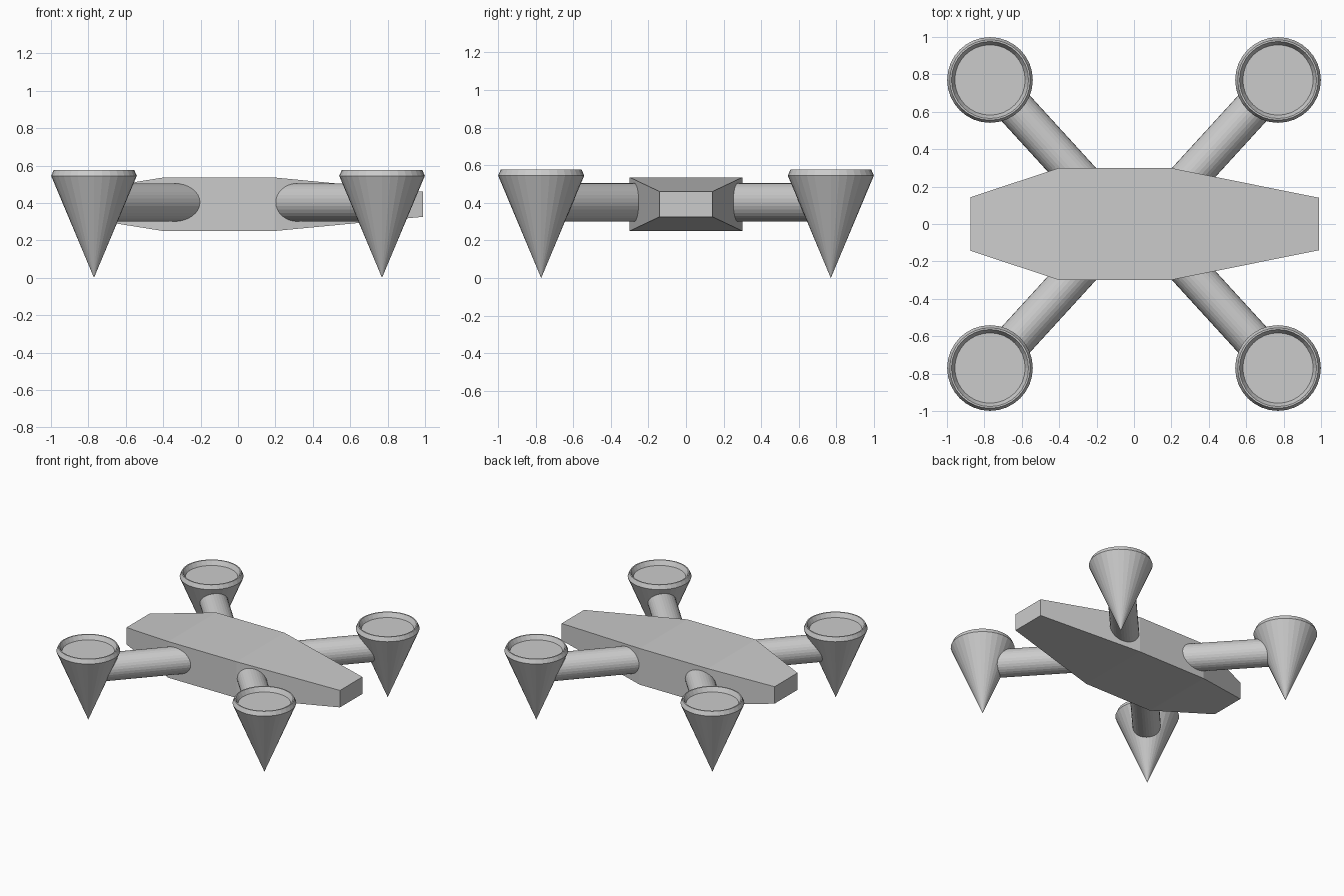
import bpy, bmesh
from math import cos, sin, tau
from mathutils import Vector

if "Cube" in bpy.data.objects:
    bpy.data.objects.remove(bpy.data.objects["Cube"])


def make_object(name, bm):
    bmesh.ops.recalc_face_normals(bm, faces=bm.faces[:])
    mesh = bpy.data.meshes.new(name)
    bm.to_mesh(mesh)
    bm.free()
    obj = bpy.data.objects.new(name, mesh)
    bpy.context.collection.objects.link(obj)
    return obj


def bridge(bm, a, b):
    n = len(a)
    for i in range(n):
        bm.faces.new((a[i], a[(i + 1) % n], b[(i + 1) % n], b[i]))


# Hull: rectangular sections (x, half width, half height) lofted along x
def hull():
    bm = bmesh.new()
    zc = 0.393
    loops = []
    for x, w, h in [(-0.875, 0.143, 0.067), (-0.4, 0.3, 0.143),
                    (0.195, 0.3, 0.143), (0.99, 0.14, 0.067)]:
        loops.append([bm.verts.new((x, sy * w, zc + sz * h))
                      for sy, sz in [(-1, -1), (1, -1), (1, 1), (-1, 1)]])
    for a, b in zip(loops, loops[1:]):
        bridge(bm, a, b)
    bm.faces.new(loops[0])
    bm.faces.new(loops[-1])
    make_object("hull", bm)


# Thruster: pointed cone with bevelled rim and recessed disc
def thruster(name, x, y, sides=32):
    bm = bmesh.new()
    tip = bm.verts.new((x, y, 0))
    loops = []
    for r, z in [(0.229, 0.545), (0.215, 0.577), (0.206, 0.577), (0.188, 0.542)]:
        loops.append([bm.verts.new((x + r * cos(tau * i / sides),
                                    y + r * sin(tau * i / sides), z))
                      for i in range(sides)])
    for i in range(sides):
        bm.faces.new((tip, loops[0][i], loops[0][(i + 1) % sides]))
    for a, b in zip(loops, loops[1:]):
        bridge(bm, a, b)
    bm.faces.new(loops[-1])
    make_object(name, bm)


# Arm: round strut from inside the hull to inside the thruster
def arm(name, start, end, radius=0.102, sides=32):
    axis = end - start
    bm = bmesh.new()
    bmesh.ops.create_cone(bm, cap_ends=True, segments=sides, radius1=radius,
                          radius2=radius, depth=axis.length)
    obj = make_object(name, bm)
    obj.location = (start + end) / 2
    obj.rotation_mode = 'QUATERNION'
    obj.rotation_quaternion = axis.to_track_quat('Z', 'Y')


hull()
for sx, side in [(-1, "left"), (1, "right")]:
    for sy, end in [(-1, "front"), (1, "back")]:
        thruster(f"{end}_{side}_thruster", sx * 0.77, sy * 0.77)
        arm(f"{end}_{side}_arm", Vector((sx * 0.25, sy * 0.2, 0.403)),
            Vector((sx * 0.735, sy * 0.731, 0.403)))
